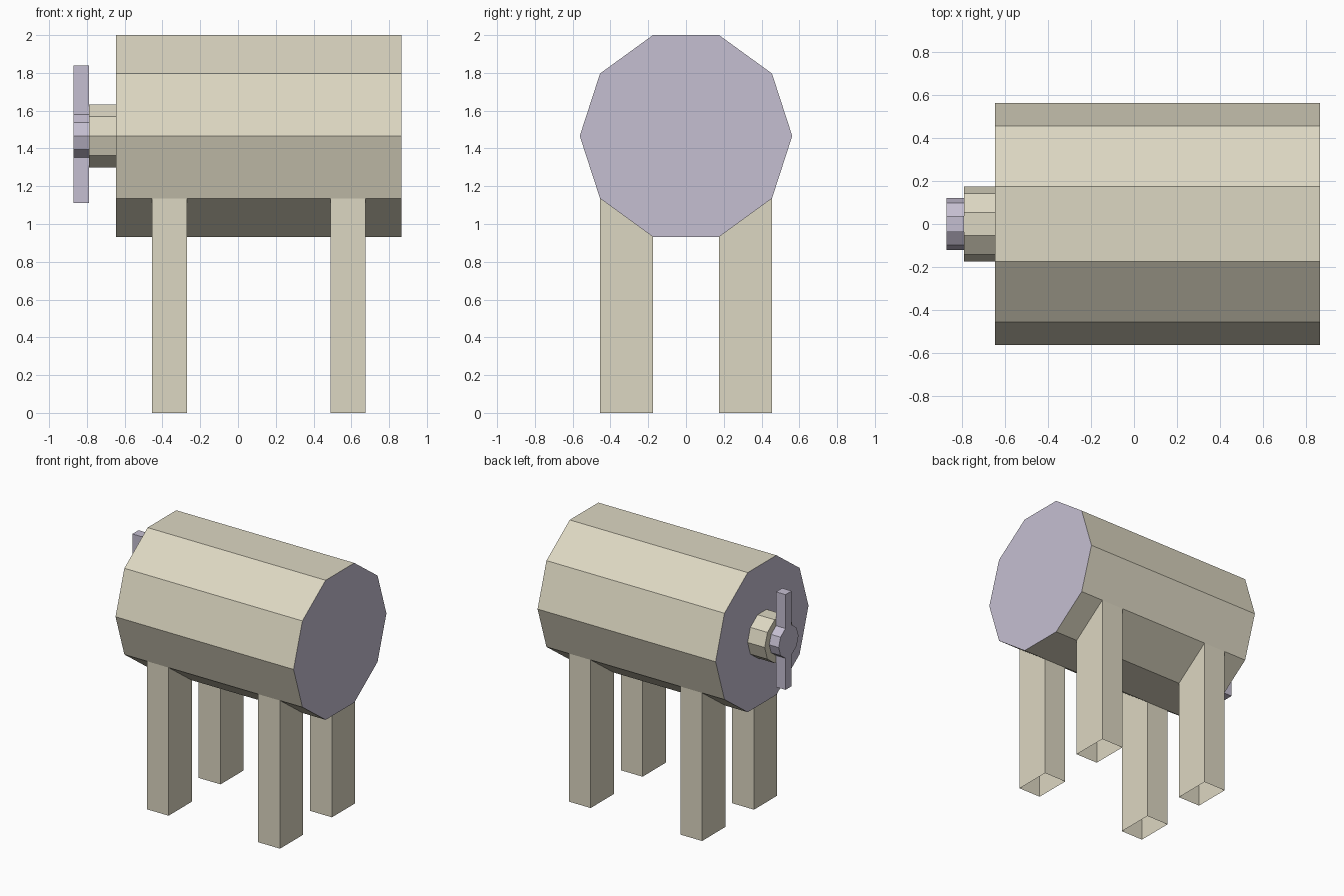
import bpy, bmesh, math

if "Cube" in bpy.data.objects:
    bpy.data.objects.remove(bpy.data.objects["Cube"])

CZ = 1.466                       # height of the tank axis
TANK_R = 0.5625
LEG_X = [(-0.455, -0.27), (0.49, 0.675)]


def material(name, rgb):
    m = bpy.data.materials.new(name)
    m.diffuse_color = (*rgb, 1)
    m.use_nodes = True
    m.node_tree.nodes["Principled BSDF"].inputs["Base Color"].default_value = m.diffuse_color
    return m


tan = material("tan_paint", (0.72, 0.68, 0.54))
purple = material("purple_paint", (0.56, 0.52, 0.64))


def decagon(r):
    return [(r * math.cos(math.radians(36 * i)), CZ + r * math.sin(math.radians(36 * i)))
            for i in range(10)]


def finish(name, bm, mats):
    mesh = bpy.data.meshes.new(name)
    bm.to_mesh(mesh)
    bm.free()
    for m in mats:
        mesh.materials.append(m)
    ob = bpy.data.objects.new(name, mesh)
    bpy.context.collection.objects.link(ob)
    return ob


def prism(name, profile, xs, mats, cap_mat=0, skip=lambda seg, side: False):
    """Sweep a yz profile through the x stations, capped at both ends."""
    bm = bmesh.new()
    rings = [[bm.verts.new((x, y, z)) for y, z in profile] for x in xs]
    n = len(profile)
    for s, (a, b) in enumerate(zip(rings, rings[1:])):
        for i in range(n):
            if not skip(s, i):
                j = (i + 1) % n
                bm.faces.new((a[i], b[i], b[j], a[j]))
    for ring in (rings[0], rings[-1][::-1]):
        bm.faces.new(ring).material_index = cap_mat
    bmesh.ops.recalc_face_normals(bm, faces=bm.faces)
    return finish(name, bm, mats)


# Tank: lower slanted sides are left open where the hollow legs join
tank_xs = [-0.645, *LEG_X[0], *LEG_X[1], 0.865]
prism("tank", decagon(TANK_R), tank_xs, [tan, purple], 1,
      skip=lambda seg, side: seg in (1, 3) and side in (6, 8))

# Legs: four walls dropping from the tank side, open at the foot
y_in, y_out = (TANK_R * math.cos(math.radians(a)) for a in (72, 36))
z_in, z_out = (CZ - TANK_R * math.sin(math.radians(a)) for a in (72, 36))
for end, (x0, x1) in zip(("left", "right"), LEG_X):
    for side, sy in (("front", -1), ("back", 1)):
        bm = bmesh.new()
        plan = [(x0, y_in, z_in), (x1, y_in, z_in), (x1, y_out, z_out), (x0, y_out, z_out)]
        top = [bm.verts.new((x, y * sy, z)) for x, y, z in plan]
        foot = [bm.verts.new((x, y * sy, 0)) for x, y, z in plan]
        for i in range(4):
            j = (i + 1) % 4
            quad = (foot[i], foot[j], top[j], top[i])
            bm.faces.new(quad if sy > 0 else quad[::-1])
        finish(f"{side}_{end}_leg", bm, [tan])

# Neck on the tank end
prism("neck", decagon(0.175), [-0.79, -0.645], [tan])

# Handle: small decagon hub with an arm up and an arm down
hub = decagon(0.12)
profile = (hub[:3] + [(hub[2][0], 1.84), (hub[3][0], 1.84)] + hub[3:8]
           + [(hub[7][0], 1.11), (hub[8][0], 1.11)] + hub[8:])
prism("valve_handle", profile, [-0.87, -0.79], [purple])
